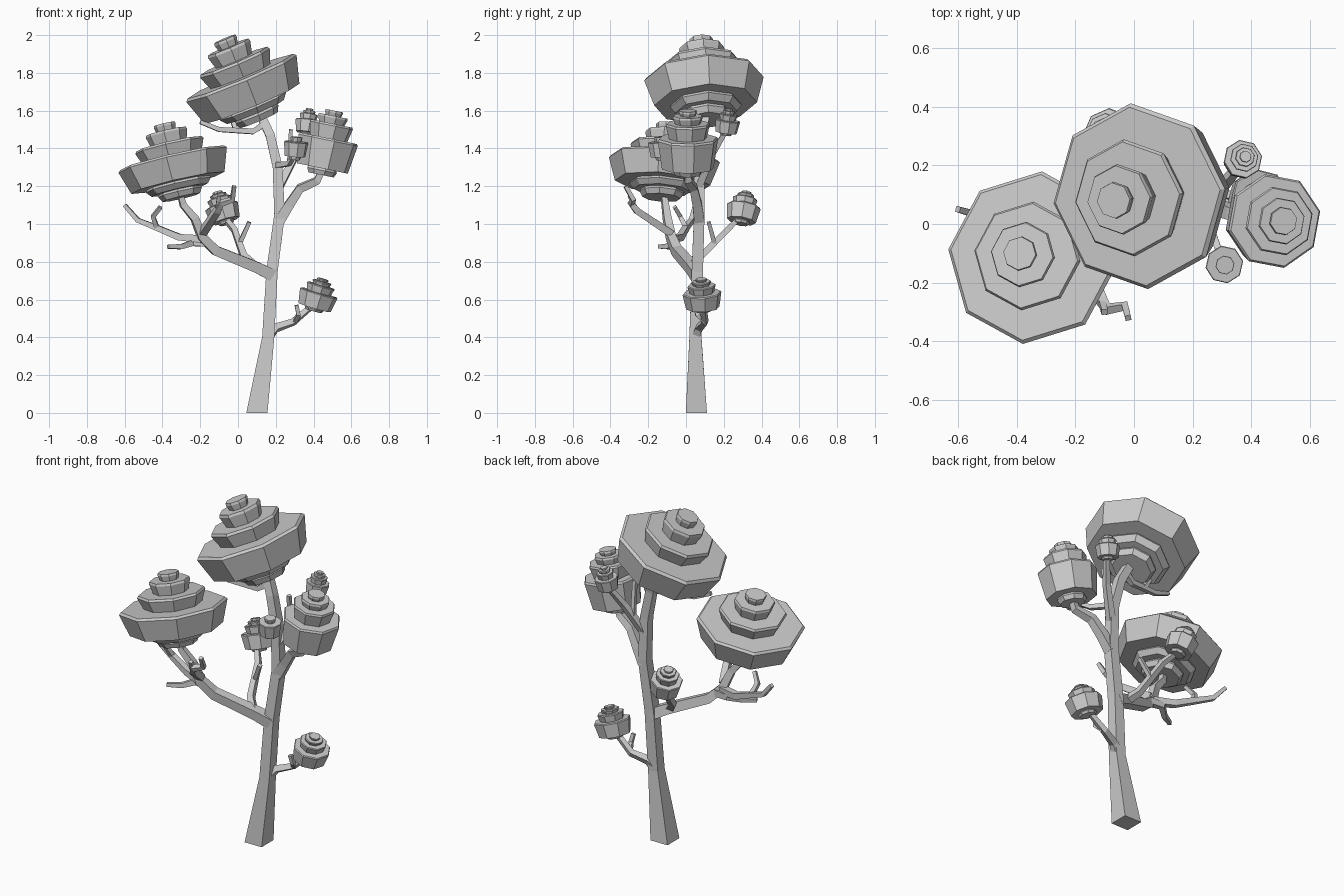
import bpy, bmesh, math
from mathutils import Vector

cube = bpy.data.objects.get("Cube")
if cube:
    bpy.data.objects.remove(cube, do_unlink=True)

shade = 0.6
grey = bpy.data.materials.new("plain_grey")
grey.use_nodes = True
grey.diffuse_color = (shade, shade, shade, 1)
grey.node_tree.nodes["Principled BSDF"].inputs["Base Color"].default_value = grey.diffuse_color


def finish(name, bm):
    """Turn the mesh data into a named grey object."""
    bmesh.ops.recalc_face_normals(bm, faces=bm.faces)
    mesh = bpy.data.meshes.new(name)
    bm.to_mesh(mesh)
    bm.free()
    mesh.materials.append(grey)
    part = bpy.data.objects.new(name, mesh)
    bpy.context.collection.objects.link(part)


def loft(bm, rings):
    """Join successive vertex rings and cap both ends."""
    for lower, upper in zip(rings, rings[1:]):
        count = len(lower)
        for i in range(count):
            following = (i + 1) % count
            bm.faces.new((lower[i], lower[following], upper[following], upper[i]))
    bm.faces.new(reversed(rings[0]))
    bm.faces.new(rings[-1])


def branch(name, start_radius, end_radius, *points, flare=None):
    """Square tapered tube along a path; a flare widens and levels its foot."""
    path = [Vector(point) for point in points]
    last = len(path) - 1
    bm = bmesh.new()
    rings = []
    side = None
    for i, centre in enumerate(path):
        along = (path[min(i + 1, last)] - path[max(i - 1, 0)]).normalized()
        radius = start_radius + (end_radius - start_radius) * i / last
        if flare and i == 0:
            along = Vector((0, 0, 1))
            radius = flare
        if side is None:
            side = Vector((1, 0, 0)) if abs(along.x) < 0.8 else Vector((0, 1, 0))
        side = (side - along * side.dot(along)).normalized() 
        other = along.cross(side)
        corners = (-side - other, side - other, side + other, other - side)
        rings.append([bm.verts.new(centre + corner * radius) for corner in corners])
    loft(bm, rings)
    finish(name, bm)


# Crown tiers from the bottom up: (radius, top height), as fractions
broad_tiers = ((.4, .1), (.6, .2), (1, .54), (.63, .73), (.38, .9), (.2, 1))
tall_tiers = ((.5, .1), (1, .57), (.73, .8), (.5, .92), (.3, 1))
stubby_tiers = ((.5, .15), (1, .8), (.5, 1))


def crown(name, tiers, radius, spin, base, top):
    """Leaning stack of eight-sided tiers, each widening up to a small bevel."""
    base = Vector(base)
    axis = Vector(top) - base
    lean = Vector((0, 0, 1)).rotation_difference(axis)
    bm = bmesh.new()
    rings = []

    def add_ring(ring_radius, height):
        ring = []
        for i in range(8):
            angle = math.radians(spin) + i * math.tau / 8
            spoke = Vector((math.cos(angle), math.sin(angle), 0)) * ring_radius * radius
            ring.append(bm.verts.new(base + axis * height + lean @ spoke))
        rings.append(ring)

    bottom = 0
    for size, height in tiers:
        add_ring(size * .86, bottom)
        add_ring(size, height - .03)
        add_ring(size * .96, height)
        bottom = height
    loft(bm, rings)
    finish(name, bm)


# Trunk
branch("trunk", .034, .022, (.1, .055, 0), (.16, .05, .4), (.18, .06, .75),
       (.22, .07, 1.05), (.21, .07, 1.3), (.17, .08, 1.47), (.11, .11, 1.6), flare=.056)

# Right side branches
branch("right_fork", .028, .016, (.22, .07, 1.02), (.27, .06, 1.1), (.33, .04, 1.19),
       (.42, .01, 1.23), (.45, .01, 1.3))
branch("back_upper_branch", .02, .012, (.22, .07, 1.2), (.31, .14, 1.37), (.37, .21, 1.49))
branch("back_upper_twig", .012, .01, (.27, .11, 1.3), (.28, .08, 1.5))
branch("front_upper_branch", .015, .01, (.2, .07, 1.31), (.27, -.04, 1.32), (.3, -.12, 1.37))
branch("low_branch", .022, .012, (.16, .05, .4), (.2, .07, .45), (.29, .1, .48), (.41, .09, .58))
branch("low_twig", .012, .01, (.3, .1, .48), (.32, .06, .52), (.31, .05, .57))

# Twigs below the top crown
branch("top_twig", .017, .01, (.14, .09, 1.53), (.08, .08, 1.49), (-.1, .06, 1.5),
       (-.2, .05, 1.54))
branch("top_side_twig", .012, .01, (-.01, .07, 1.49), (-.03, .1, 1.55), (-.02, .11, 1.63))

# Left limb and its forks
branch("left_limb", .032, .014, (.18, .06, .73), (.1, .03, .77), (-.12, -.05, .86),
       (-.19, -.08, .93), (-.23, -.1, 1.03), (-.29, -.11, 1.1), (-.31, -.12, 1.17))
branch("left_low_twig", .02, .01, (-.16, -.06, .9), (-.24, -.05, .9), (-.3, -.1, .88),
       (-.37, -.14, .88))
branch("left_long_twig", .02, .01, (-.19, -.07, .92), (-.31, -.03, .93), (-.43, 0, .98),
       (-.53, .03, 1.02), (-.6, .05, 1.1))
branch("left_long_side_twig", .013, .01, (-.43, 0, .98), (-.45, -.03, 1.04), (-.41, -.06, 1.09))
branch("left_front_twig", .02, .01, (-.19, -.08, .95), (-.11, -.26, 1.07),
       (-.09, -.29, 1.11), (-.03, -.28, 1.13), (-.02, -.32, 1.2))
branch("left_front_side_twig", .012, .01, (-.11, -.26, 1.07), (-.1, -.3, 1.15))

# Back branch
branch("back_branch", .02, .012, (.08, .03, .78), (.03, .08, .83), (-.02, .22, .97),
       (-.08, .29, 1.04))
branch("back_side_twig", .012, .01, (.01, .15, .9), (.06, .12, 1.01))

# Crowns
crown("top_crown", broad_tiers, .318, 5, (.11, .11, 1.55), (-.07, .08, 1.98))
crown("left_crown", broad_tiers, .296, -6, (-.3, -.13, 1.14), (-.39, -.1, 1.53))
crown("right_crown", tall_tiers, .163, 12, (.44, .01, 1.26), (.51, .01, 1.6))
crown("back_upper_crown", tall_tiers, .067, 10, (.36, .21, 1.47), (.38, .23, 1.61))
crown("front_upper_crown", stubby_tiers, .065, 10, (.3, -.13, 1.34), (.31, -.14, 1.46))
crown("back_crown", tall_tiers, .09, 0, (-.06, .29, 1), (-.11, .32, 1.17))
crown("low_crown", tall_tiers, .104, 8, (.4, .09, .54), (.45, .08, .71))
